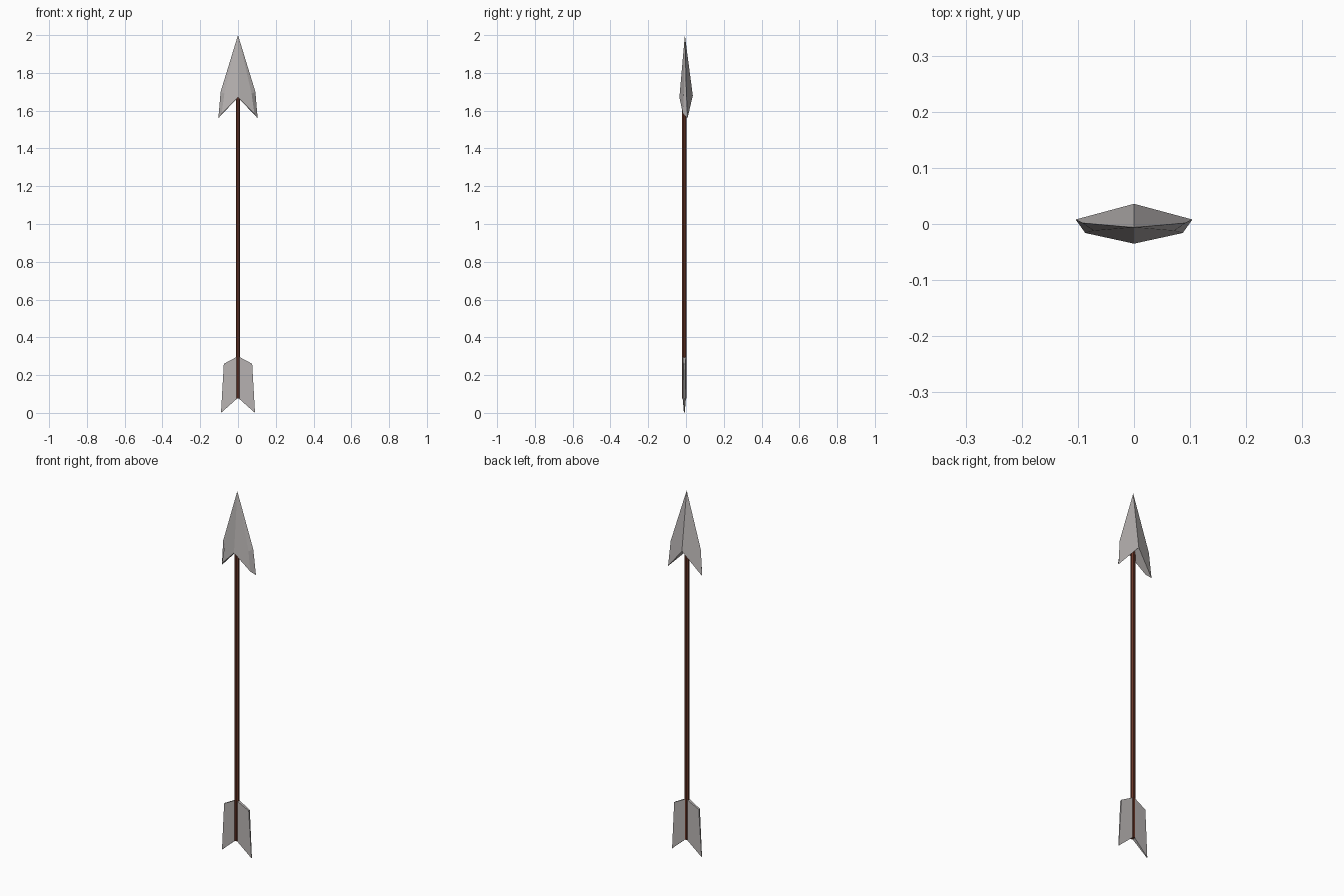
import bpy, bmesh, math

if "Cube" in bpy.data.objects:
    bpy.data.objects.remove(bpy.data.objects["Cube"])

SHAFT_Y = -0.009


def material(name, rgb):
    m = bpy.data.materials.new(name)
    m.diffuse_color = (*rgb, 1)
    m.use_nodes = True
    m.node_tree.nodes["Principled BSDF"].inputs["Base Color"].default_value = m.diffuse_color
    return m


steel = material("warm grey", (0.48, 0.455, 0.45))
wood = material("dark red wood", (0.14, 0.036, 0.02))


def mirrored_part(name, points, faces, mat):
    """Build the right half from named points, then mirror it over x = 0."""
    bm = bmesh.new()
    v = {k: bm.verts.new(p) for k, p in points.items()}
    for f in faces:
        bm.faces.new([v[k] for k in f.split()])
    geom = bm.verts[:] + bm.edges[:] + bm.faces[:]
    bmesh.ops.mirror(bm, geom=geom, axis='X', merge_dist=0.0005)
    bmesh.ops.remove_doubles(bm, verts=bm.verts[:], dist=0.0005)
    bmesh.ops.recalc_face_normals(bm, faces=bm.faces[:])
    me = bpy.data.meshes.new(name)
    bm.to_mesh(me)
    bm.free()
    me.materials.append(mat)
    ob = bpy.data.objects.new(name, me)
    bpy.context.collection.objects.link(ob)
    return ob


# Barbed head: ridges front and back, bevelled front corner on each barb
mirrored_part("arrow_head", {
    "tip": (0, -0.006, 2.0),
    "front": (0, -0.035, 1.67),
    "back": (0, 0.036, 1.68),
    "shoulder": (0.092, 0.002, 1.70),
    "barb": (0.104, 0.008, 1.56),
    "inner": (0.072, -0.012, 1.69),
    "lower": (0.087, -0.016, 1.583),
}, [
    "tip front lower inner",
    "tip inner shoulder",
    "inner lower barb shoulder",
    "tip shoulder barb back",
    "front back barb lower",
], steel)

# Tail vanes: thick at the shaft, thin at the outer edge
pts = {}
for side, s in (("f", -1), ("b", 1)):
    pts["top" + side] = (0, SHAFT_Y + s * 0.009, 0.30)
    pts["notch" + side] = (0, SHAFT_Y + s * 0.009, 0.08)
    pts["upper" + side] = (0.075, SHAFT_Y + s * 0.005, 0.26)
    pts["point" + side] = (0.09, SHAFT_Y + s * 0.002, 0.0)
mirrored_part("tail_vanes", pts, [
    "topf notchf pointf upperf",
    "topb upperb pointb notchb",
    "topf upperf upperb topb",
    "upperf pointf pointb upperb",
    "pointf notchf notchb pointb",
], steel)

# Shaft
bpy.ops.mesh.primitive_cylinder_add(vertices=8, radius=0.0125, depth=1.605,
                                    location=(0, SHAFT_Y, 0.8775),
                                    rotation=(0, 0, math.pi / 8))
shaft = bpy.context.object
shaft.name = "shaft"
shaft.data.materials.append(wood)
